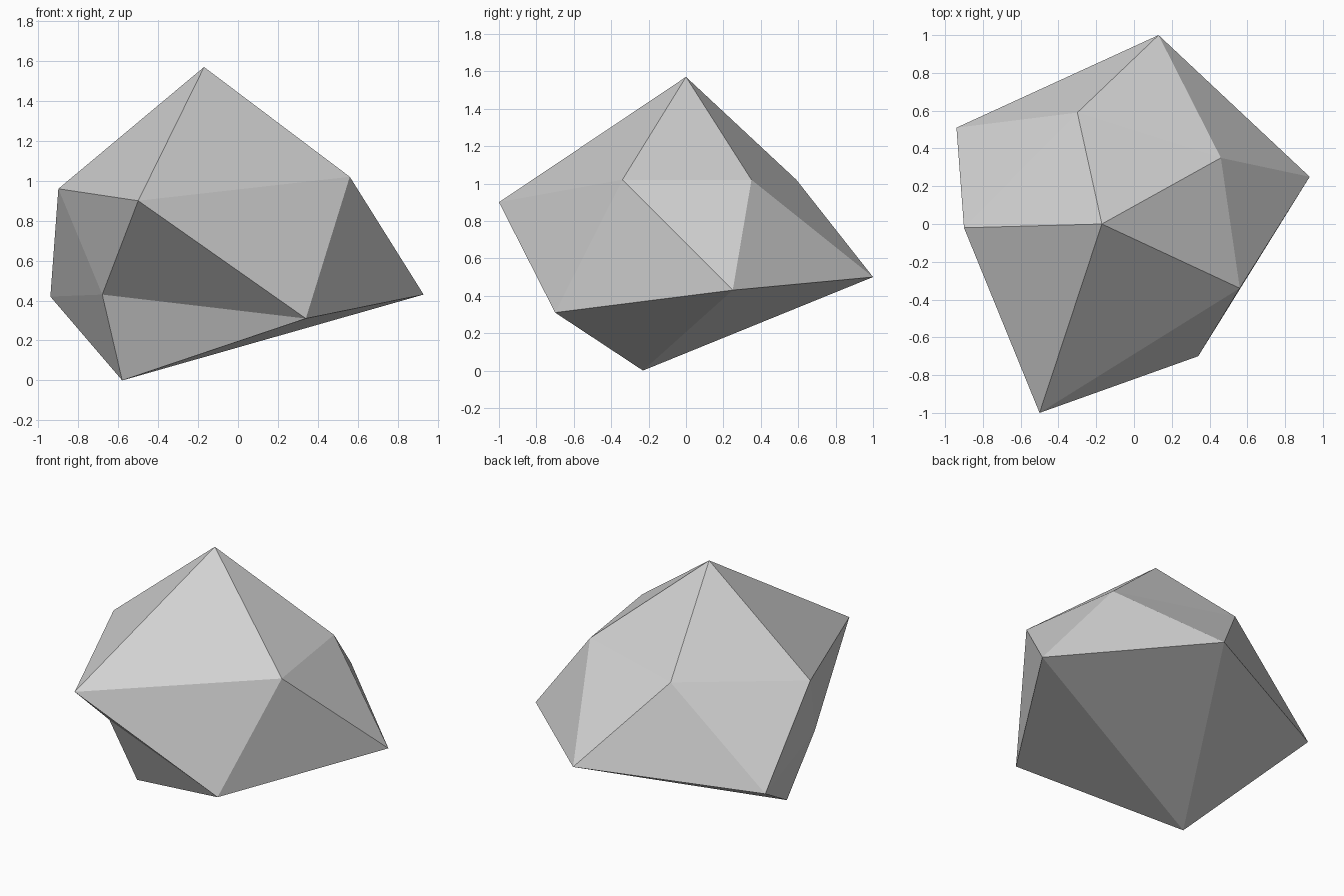
import bpy
import bmesh

if "Cube" in bpy.data.objects:
    bpy.data.objects.remove(bpy.data.objects["Cube"], do_unlink=True)

# Plain grey stone
stone = bpy.data.materials.new("stone_grey")
stone.use_nodes = True
colour = (0.64, 0.64, 0.64, 1)
stone.diffuse_color = colour
stone.node_tree.nodes["Principled BSDF"].inputs["Base Color"].default_value = colour

# Irregular twenty-sided rock: two poles and two staggered rings of five corners
top_point = (-0.17, 0.0, 1.57)
upper_ring = [(-0.50, -1.0, 0.90), (0.56, -0.34, 1.02), (0.46, 0.35, 1.02),
              (-0.30, 0.59, 1.02), (-0.90, -0.02, 0.96)]
lower_ring = [(0.34, -0.70, 0.31), (0.93, 0.25, 0.43), (0.13, 1.0, 0.50),
              (-0.94, 0.51, 0.42), (-0.68, -0.38, 0.43)]
bottom_point = (-0.58, -0.23, 0.0)

bm = bmesh.new()
top = bm.verts.new(top_point)
bottom = bm.verts.new(bottom_point)
upper = [bm.verts.new(p) for p in upper_ring]
lower = [bm.verts.new(p) for p in lower_ring]

# Cap, zigzag belt and underside
for i in range(5):
    j = (i + 1) % 5
    bm.faces.new((top, upper[i], upper[j]))
    bm.faces.new((upper[i], lower[i], upper[j]))
    bm.faces.new((lower[i], lower[j], upper[j]))
    bm.faces.new((bottom, lower[j], lower[i]))
bmesh.ops.recalc_face_normals(bm, faces=bm.faces)

mesh = bpy.data.meshes.new("rock")
bm.to_mesh(mesh)
bm.free()
mesh.materials.append(stone)
rock = bpy.data.objects.new("rock", mesh)
bpy.context.collection.objects.link(rock)
